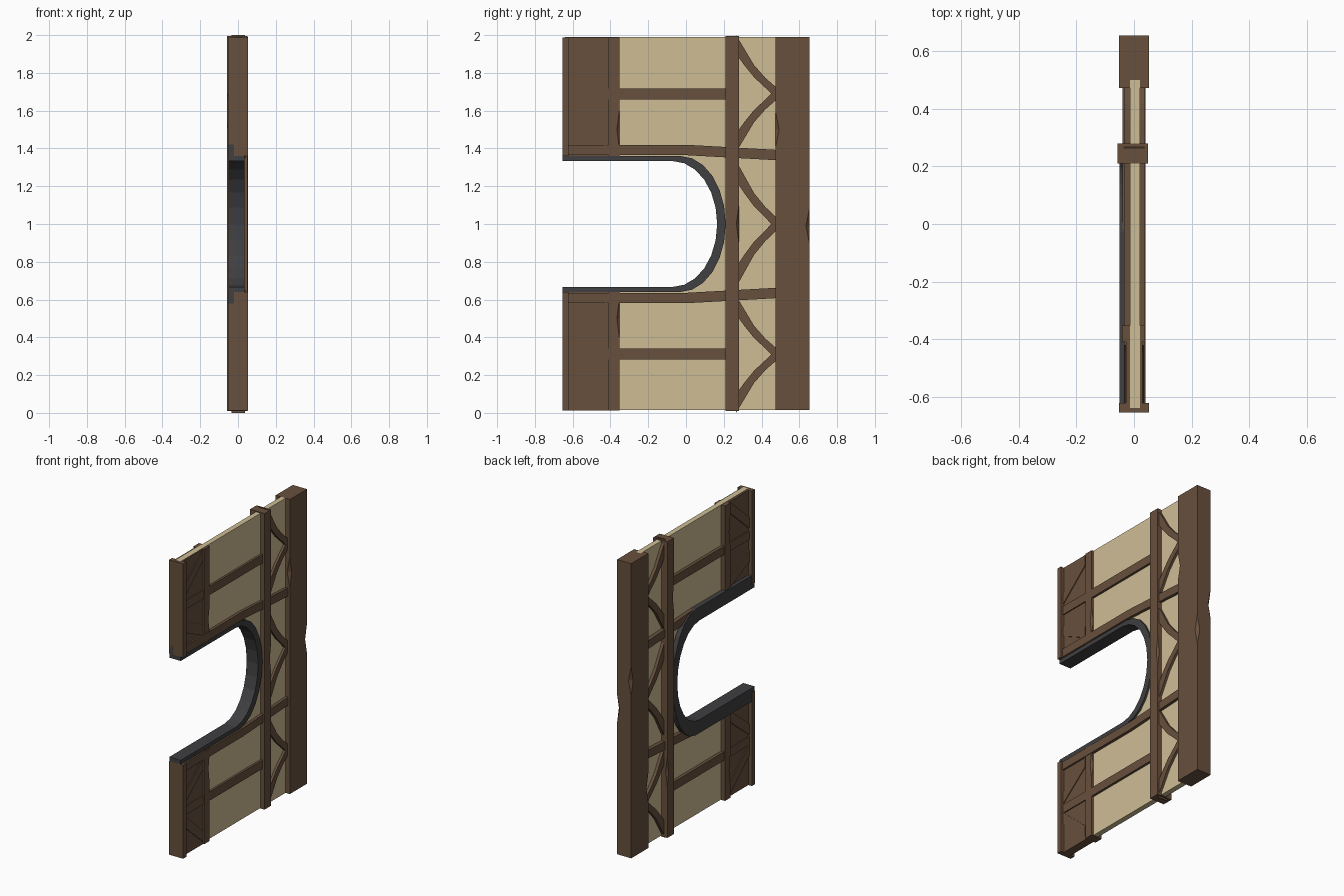
import bpy, bmesh, math
from mathutils import Vector

if "Cube" in bpy.data.objects:
    bpy.data.objects.remove(bpy.data.objects["Cube"], do_unlink=True)


def material(name, rgb):
    m = bpy.data.materials.new(name)
    m.use_nodes = True
    m.diffuse_color = (*rgb, 1)
    m.node_tree.nodes["Principled BSDF"].inputs["Base Color"].default_value = (*rgb, 1)
    return m


WOOD = material("brown timber", (0.138, 0.08, 0.046))
PLASTER = material("cream plaster", (0.62, 0.51, 0.30))
STONE = material("dark grey stone", (0.05, 0.05, 0.054))
MID = 1.0          # height of the opening's axis
FRONT = -0.655     # front edge of the wall


def slab(name, outline, x0, x1, mat):
    """Extrude a (y, z) outline between two x planes."""
    bm = bmesh.new()
    face = bm.faces.new([bm.verts.new((x0, y, z)) for y, z in outline])
    out = bmesh.ops.extrude_face_region(bm, geom=[face])
    top = [v for v in out["geom"] if isinstance(v, bmesh.types.BMVert)]
    bmesh.ops.translate(bm, verts=top, vec=(x1 - x0, 0, 0))
    bmesh.ops.recalc_face_normals(bm, faces=bm.faces)
    me = bpy.data.meshes.new(name)
    bm.to_mesh(me)
    bm.free()
    me.materials.append(mat)
    ob = bpy.data.objects.new(name, me)
    bpy.context.collection.objects.link(ob)
    return ob


def box(name, y0, y1, z0, z1, x0, x1, mat=WOOD):
    return slab(name, [(y0, z0), (y1, z0), (y1, z1), (y0, z1)], x0, x1, mat)


def strip(name, path, width, half):
    """Timber of constant vertical width following a (y, z) path."""
    h = width / 2
    outline = [(y, z + h) for y, z in path] + [(y, z - h) for y, z in reversed(path)]
    return slab(name, outline, -half, half, WOOD)


def nick(ob, corners, depth=0.02, length=0.1):
    """Chip long notches out of a timber's edges."""
    for corner in corners:
        bm = bmesh.new()
        bmesh.ops.create_icosphere(bm, subdivisions=1, radius=1)
        bm.clear()
        ring = [bm.verts.new((math.cos(a) * depth, math.sin(a) * depth, 0))
                for a in (0, math.pi / 2, math.pi, 3 * math.pi / 2)]
        tips = [bm.verts.new((0, 0, s * length)) for s in (1, -1)]
        for i in range(4):
            for tip in tips:
                bm.faces.new((ring[i], ring[(i + 1) % 4], tip))
        bmesh.ops.recalc_face_normals(bm, faces=bm.faces)
        bmesh.ops.translate(bm, verts=bm.verts, vec=Vector(corner))
        me = bpy.data.meshes.new("notch_cutter")
        bm.to_mesh(me)
        bm.free()
        cutter = bpy.data.objects.new("notch_cutter", me)
        bpy.context.collection.objects.link(cutter)
        cutter.hide_render = True
        mod = ob.modifiers.new("notch", "BOOLEAN")
        mod.operation = "DIFFERENCE"
        mod.solver = "EXACT"
        mod.object = cutter
        bpy.context.view_layer.objects.active = ob
        bpy.ops.object.modifier_apply(modifier=mod.name)
        bpy.data.objects.remove(cutter, do_unlink=True)


def opening(cy, ry, rz, steps=12):
    """Sideways U: straight top, round end, straight bottom."""
    arc = [math.pi / 2 - math.pi * i / steps for i in range(steps + 1)]
    pts = [(cy + ry * math.cos(a), MID + rz * math.sin(a)) for a in arc]
    return [(FRONT, MID + rz)] + pts + [(FRONT, MID - rz)]


# Plaster wall with the opening cut from its front edge
outer = opening(-0.03, 0.24, 0.36)
inner = opening(-0.07, 0.235, 0.333)
wall_hole = [(max(y, -0.64), z) for y, z in outer]
slab("plaster_wall", wall_hole + [(-0.64, 0.015), (0.5, 0.015), (0.5, 1.99), (-0.64, 1.99)],
     -0.014, 0.021, PLASTER)

# Stone lining, with a wider facing on the right side
slab("opening_lining", outer + inner[::-1], -0.05, 0.034, STONE)
facing = opening(-0.03, 0.24, 0.422)
slab("opening_facing", facing + inner[::-1], -0.051, -0.02, STONE)

# Full-height posts
post = box("back_post", 0.473, 0.655, 0.015, 1.99, -0.052, 0.053)
nick(post, [(0.053, 0.655, 0.99), (-0.052, 0.473, 0.42), (-0.052, 0.655, 1.2),
            (0.053, 0.473, 1.5)])
beam = box("middle_post", 0.21, 0.28, 0.01, 1.995, -0.058, 0.049)
nick(beam, [(0.049, 0.28, 1.0), (-0.058, 0.21, 1.6), (-0.058, 0.28, 0.45)], 0.013)

# Pairs of timbers above and below the opening
for label, sign in (("upper", 1), ("lower", -1)):
    def span(a, b):
        return sorted((MID + sign * a, MID + sign * b))

    z0, z1 = span(0.36, 0.988)
    box(label + "_front_post", FRONT, -0.622, z0, z1, -0.053, 0.052)
    stud = box(label + "_stud", -0.41, -0.353, z0, z1, -0.042, 0.037)
    nick(stud, [(0.037, -0.353, MID + sign * 0.5), (-0.042, -0.41, MID + sign * 0.8)], 0.013)
    box(label + "_board", -0.63, -0.40, z0, z1, -0.027, 0.029)
    z0, z1 = span(0.66, 0.718)
    box(label + "_rail", -0.63, 0.22, z0, z1, -0.035, 0.036)
    rail = [(FRONT + 0.005, MID + sign * 0.392), (0.0, MID + sign * 0.392),
            (0.48, MID + sign * 0.365)]
    strip(label + "_opening_rail", rail, 0.055, 0.04)

# Diagonal braces on the front boards
braces = {"lower_cell_upper": ((-0.625, 0.385), (-0.42, 0.55)),
          "lower_cell_lower": ((-0.625, 0.25), (-0.42, 0.07)),
          "upper_cell_lower": ((-0.625, 1.55), (-0.42, 1.45)),
          "upper_cell_upper": ((-0.625, 1.77), (-0.42, 1.95))}
for label, path in braces.items():
    strip(label + "_brace", path, 0.075, 0.034)

# Curved chevron braces between the two full-height posts
for label, mid_z, reach in (("top", 1.69, 0.31), ("middle", 1.0, 0.335), ("bottom", 0.31, 0.31)):
    for side, s in (("upper", 1), ("lower", -1)):
        far = [(0.265, reach), (0.31, 0.76 * reach), (0.36, 0.49 * reach),
               (0.42, 0.27 * reach), (0.48, 0.1 * reach)]
        near = [(0.48, -0.09 * reach), (0.42, 0.1 * reach), (0.36, 0.28 * reach),
                (0.31, 0.48 * reach), (0.265, 0.68 * reach)]
        slab(f"{label}_{side}_curved_brace",
             [(y, mid_z + s * z) for y, z in far + near], -0.034, 0.037, WOOD)
